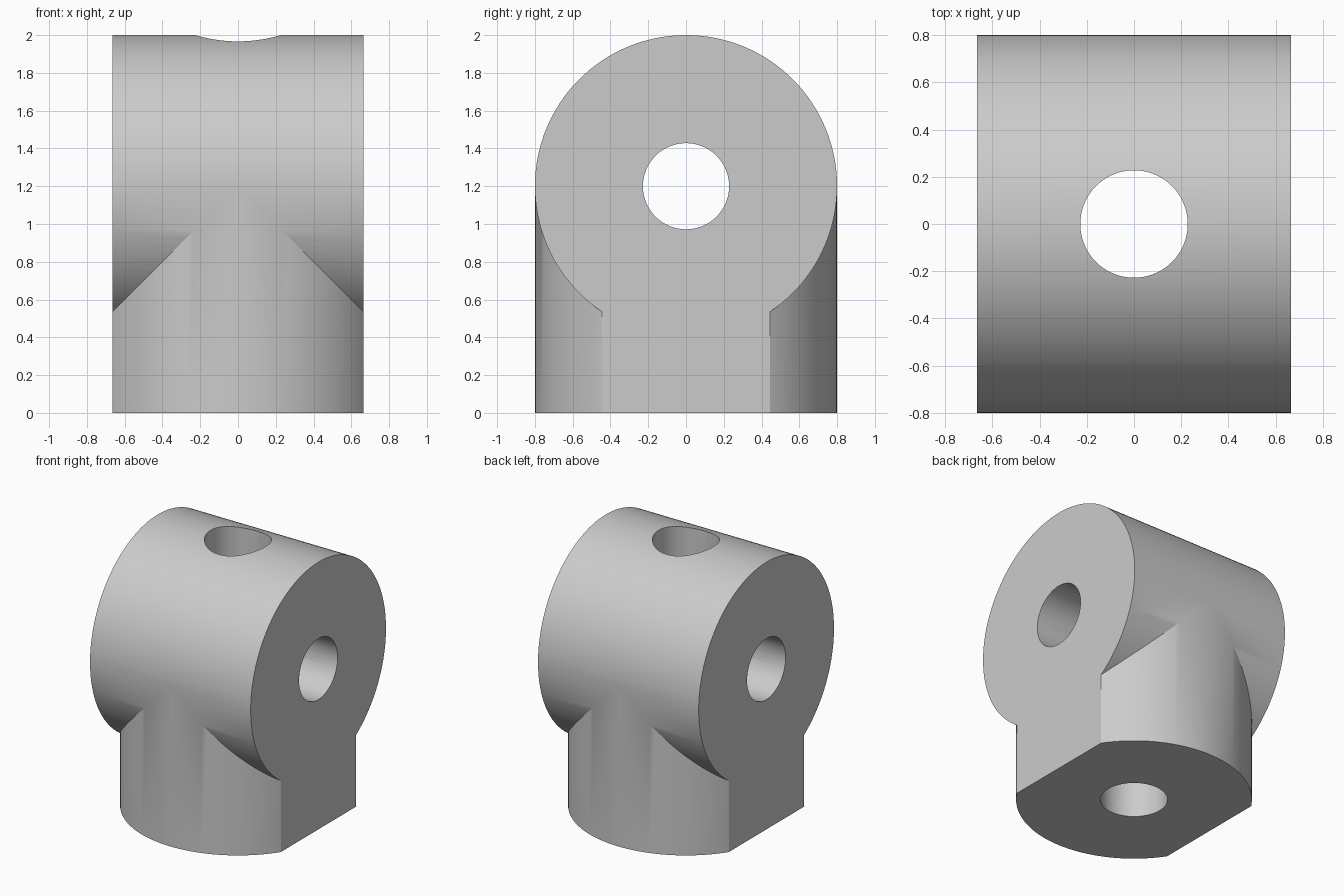
import bpy
from math import pi, radians

HALF_WIDTH = 0.665
RADIUS = 0.8
BORE = 0.228
AXIS_Z = 1.2

default = bpy.data.objects.get("Cube")
if default:
    bpy.data.objects.remove(default, do_unlink=True)

grey = bpy.data.materials.new("plain grey")
grey.use_nodes = True
colour = (0.6, 0.6, 0.6, 1)
grey.diffuse_color = colour
grey.node_tree.nodes["Principled BSDF"].inputs["Base Color"].default_value = colour


def cylinder(name, radius, length, z, along_x=False):
    """Round solid centred at height z, standing or lying along x."""
    bpy.ops.mesh.primitive_cylinder_add(
        vertices=128, radius=radius, depth=length, location=(0, 0, z),
        rotation=(0, pi / 2 if along_x else 0, 0))
    obj = bpy.context.object
    obj.name = name
    obj.data.materials.append(grey)
    return obj


def combine(target, tool, operation):
    """Apply a boolean and discard the tool."""
    mod = target.modifiers.new(operation.title(), "BOOLEAN")
    mod.operation = operation
    mod.solver = "EXACT"
    mod.object = tool
    bpy.context.view_layer.objects.active = target
    bpy.ops.object.modifier_apply(modifier=mod.name)
    bpy.data.objects.remove(tool, do_unlink=True)


# Crossing barrel and upright stem
body = cylinder("cross_bored_block", RADIUS, 2, AXIS_Z, along_x=True)
stem = cylinder("stem", RADIUS - 0.0005, AXIS_Z, AXIS_Z / 2)
combine(body, stem, "UNION")

# Flat side faces
bpy.ops.mesh.primitive_cube_add(size=2, location=(0, 0, 1))
trim = bpy.context.object
trim.scale = (HALF_WIDTH, 2, 2)
trim.data.materials.append(grey)
combine(body, trim, "INTERSECT")

# Crossing through holes
combine(body, cylinder("side_bore", BORE, 3, AXIS_Z, along_x=True), "DIFFERENCE")
combine(body, cylinder("upright_bore", BORE - 0.0005, 4, 1), "DIFFERENCE")

# Smooth round walls with crisp rims
bpy.ops.object.select_all(action="DESELECT")
body.select_set(True)
bpy.context.view_layer.objects.active = body
bpy.ops.object.shade_smooth_by_angle(angle=radians(25))
